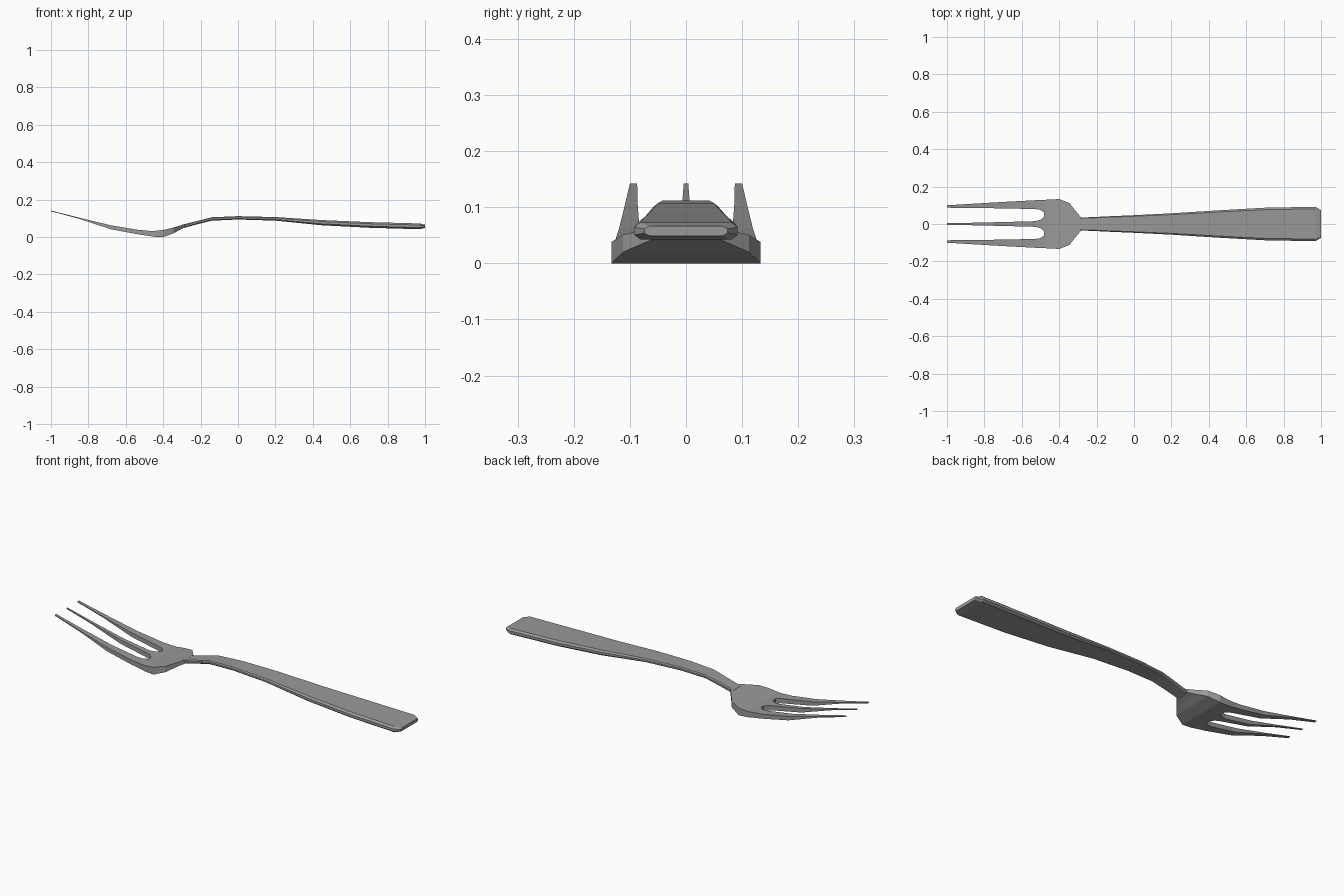
import bpy, bmesh

cube = bpy.data.objects.get("Cube")
if cube:
    bpy.data.objects.remove(cube, do_unlink=True)

steel = bpy.data.materials.new("grey_steel")
steel.use_nodes = True
grey = (0.32, 0.32, 0.32, 1)
steel.diffuse_color = grey
steel.node_tree.nodes["Principled BSDF"].inputs["Base Color"].default_value = grey


def finish(name, bm):
    bmesh.ops.recalc_face_normals(bm, faces=bm.faces)
    mesh = bpy.data.meshes.new(name)
    bm.to_mesh(mesh)
    bm.free()
    mesh.materials.append(steel)
    obj = bpy.data.objects.new(name, mesh)
    bpy.context.collection.objects.link(obj)
    return obj


# Head: x, bottom z, top z, middle tine edge, slot outer edge, outer edge
HEAD = [
    (-1.0, .138, .142, .004, .087, .100),
    (-.85, .098, .104, .007, .086, .109),
    (-.68, .042, .063, .011, .083, .119),
    (-.53, .014, .038, .015, .080, .127),
    (-.50, .010, .036, .022, .076, .128),
    (-.48, .007, .034, .040, .060, .129),
    (-.45, .002, .033, .040, .060, .131),
    (-.40, .000, .038, .040, .060, .133),
    (-.345, .020, .051, .035, .055, .112),
    (-.315, .037, .060, .022, .040, .073),
    (-.285, .052, .070, .010, .020, .037),
]
SLOT_ROWS = 5   # strips that are open between the tines


def build_head():
    bm = bmesh.new()
    layers = []
    for top in (1, 2):
        layers.append([[bm.verts.new((s[0], y, s[top]))
                        for y in (-s[5], -s[4], -s[3], s[3], s[4], s[5])] for s in HEAD])
    low, high = layers
    # Upper and lower skins, leaving the slots open
    twin = {u: l for a, b in zip(high, low) for u, l in zip(a, b)}
    upper = []
    for i in range(len(HEAD) - 1):
        for j in range(5):
            if i < SLOT_ROWS and j in (1, 3):
                continue
            quad = [high[i][j], high[i + 1][j], high[i + 1][j + 1], high[i][j + 1]]
            upper.append(bm.faces.new(quad))
            bm.faces.new([twin[v] for v in reversed(quad)])
    # Walls around every open edge
    rims = {e for f in upper for e in f.edges if e.is_boundary}
    for a, b in [tuple(e.verts) for e in rims]:
        bm.faces.new((a, b, twin[b], twin[a]))
    return finish("fork_head_with_tines", bm)


# Handle: x, half width, bottom z, top z
HANDLE = [
    (-.30, .034, .046, .066),
    (-.22, .037, .068, .086),
    (-.14, .041, .088, .106),
    (0.0, .047, .094, .112),
    (.20, .057, .088, .107),
    (.45, .073, .063, .091),
    (.70, .087, .050, .080),
    (.97, .092, .042, .073),
    (1.0, .074, .049, .066),
]


def build_handle():
    bm = bmesh.new()
    rings = []
    for x, w, lo, hi in HANDLE:
        inset, t = w * .12, hi - lo
        half = [(w - inset, hi), (w, hi - t * .28), (w, lo + t * .28), (w - inset, lo)]
        outline = half + [(-y, z) for y, z in reversed(half)]
        rings.append([bm.verts.new((x, y, z)) for y, z in outline])
    for a, b in zip(rings, rings[1:]):
        for i in range(8):
            k = (i + 1) % 8
            bm.faces.new((a[i], a[k], b[k], b[i]))
    bm.faces.new(rings[0])
    bm.faces.new(rings[-1])
    return finish("handle", bm)


build_head()
build_handle()
